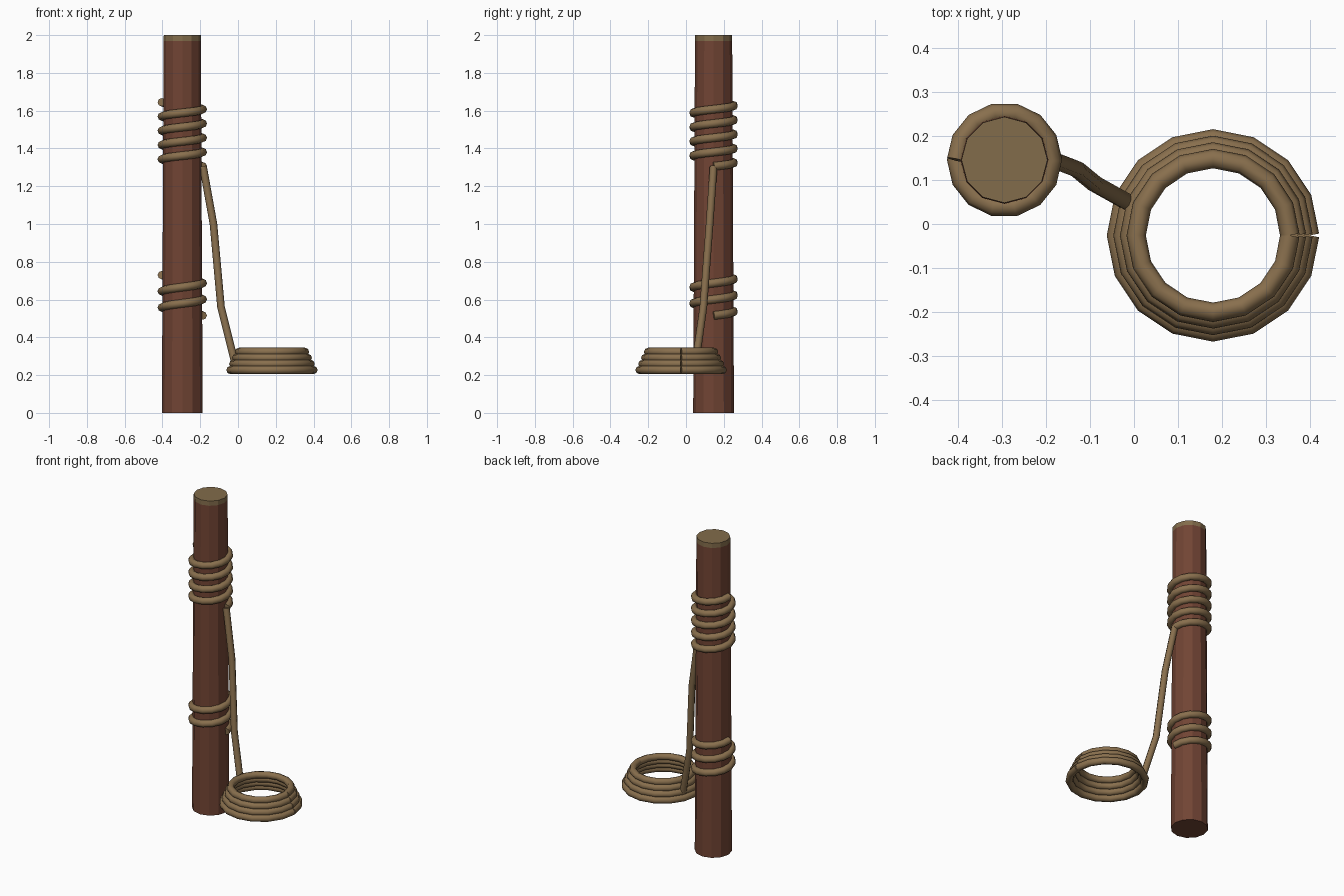
import bpy, bmesh, math
from mathutils import Vector

if "Cube" in bpy.data.objects:
    bpy.data.objects.remove(bpy.data.objects["Cube"])


def material(name, rgb):
    m = bpy.data.materials.new(name)
    m.diffuse_color = (*rgb, 1)
    m.use_nodes = True
    m.node_tree.nodes["Principled BSDF"].inputs["Base Color"].default_value = m.diffuse_color
    return m


WOOD = material("red brown wood", (0.165, 0.058, 0.034))
CUT = material("cut wood", (0.225, 0.150, 0.070))
ROPE = material("rope tan", (0.250, 0.160, 0.075))
PX, PY = -0.295, 0.146          # post axis
R = 0.022                       # rope thickness


def finish(name, bm, mat, smooth=False):
    bmesh.ops.recalc_face_normals(bm, faces=bm.faces)
    me = bpy.data.meshes.new(name)
    bm.to_mesh(me)
    bm.free()
    me.materials.append(mat)
    for p in me.polygons:
        p.use_smooth = smooth and len(p.vertices) == 4
    ob = bpy.data.objects.new(name, me)
    bpy.context.collection.objects.link(ob)
    return ob


def cone(name, z0, z1, r0, r1, mat):
    bm = bmesh.new()
    rings = [[bm.verts.new((PX + r * math.sin(i * math.tau / 12),
                            PY + r * math.cos(i * math.tau / 12), z))
              for i in range(12)] for r, z in ((r0, z0), (r1, z1))]
    for i in range(12):
        j = (i + 1) % 12
        bm.faces.new((rings[0][i], rings[0][j], rings[1][j], rings[1][i]))
    bm.faces.new(rings[0])
    bm.faces.new(rings[1])
    return finish(name, bm, mat)


def tube(name, pts, r=R, sides=8, ref=Vector((0, 0, 1))):
    """Sweep a round section along a path and cap both ends."""
    bm = bmesh.new()
    pts = [Vector(p) for p in pts]
    rings = []
    for i, p in enumerate(pts):
        t = (pts[min(i + 1, len(pts) - 1)] - pts[max(i - 1, 0)]).normalized()
        u = t.cross(ref).normalized()
        v = u.cross(t)
        rings.append([bm.verts.new(p + r * (u * math.cos(k * math.tau / sides)
                                            + v * math.sin(k * math.tau / sides)))
                      for k in range(sides)])
    for a, b in zip(rings, rings[1:]):
        for k in range(sides):
            j = (k + 1) % sides
            bm.faces.new((a[k], a[j], b[j], b[k]))
    bm.faces.new(rings[0])
    bm.faces.new(rings[-1])
    return finish(name, bm, ROPE, True)


def wrap(name, z0, z1, turns):
    """Helix round the post, from the left side down to the right side."""
    n = int(14 * turns)
    pts = []
    for i in range(n + 1):
        a = math.pi - i * math.tau / 14
        pts.append((PX + 0.109 * math.cos(a), PY + 0.109 * math.sin(a),
                    z0 + (z1 - z0) * i / n))
    return tube(name, pts)


# post with a pale sawn top
cone("post", 0, 1.97, 0.108, 0.0985, WOOD)
cone("post_top", 1.97, 2.0, 0.0985, 0.098, CUT)

# rope wound round the post
wrap("upper_wrap", 1.645, 1.305, 4.5)
wrap("lower_wrap", 0.73, 0.515, 2.5)

# hanging rope
tube("hanging_rope", [(-0.185, 0.146, 1.305), (-0.13, 0.125, 1.0),
                      (-0.09, 0.092, 0.56), (-0.015, 0.05, 0.26)],
     r=0.02, ref=Vector((0, 1, 0)))

# stacked coil, narrowing upward
for k in range(4):
    rad = 0.22 - 0.015 * k
    tube(f"coil_loop_{k + 1}",
         [(0.18 + rad * math.cos(i * math.tau / 16),
           -0.026 + rad * math.sin(i * math.tau / 16),
           0.227 + 0.032 * k) for i in range(17)])
